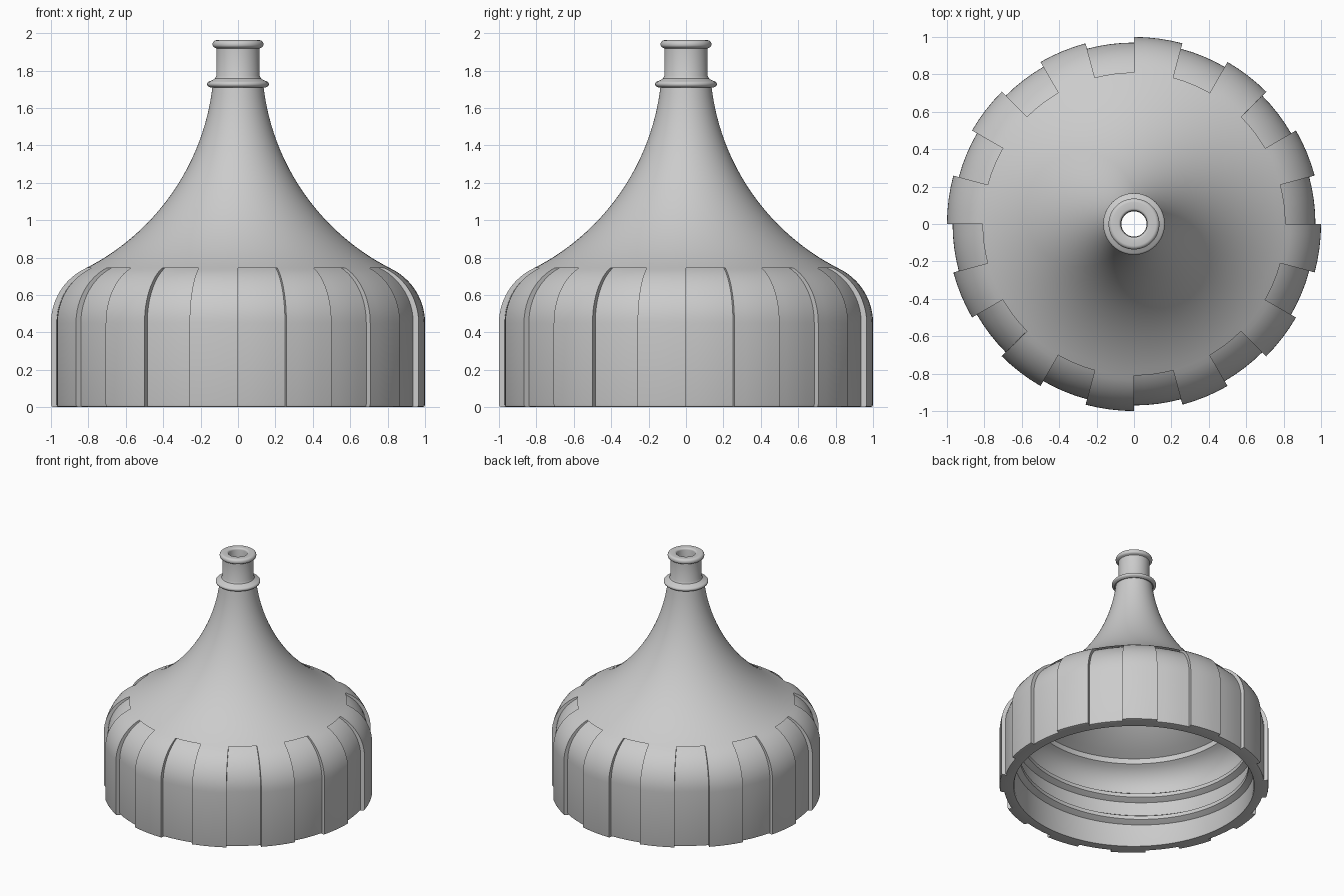
import bpy, bmesh
from math import sin, cos, radians, pi

old = bpy.data.objects.get("Cube")
if old:
    bpy.data.objects.remove(old, do_unlink=True)

grey = bpy.data.materials.new("light_grey_plastic")
grey.use_nodes = True
colour = (0.6, 0.6, 0.6, 1)
grey.diffuse_color = colour
grey.node_tree.nodes["Principled BSDF"].inputs["Base Color"].default_value = colour


def arc(cx, cz, r, a0, a1, n):
    """Points on an arc in the (radius, height) plane, angles in degrees."""
    angles = [radians(a0 + (a1 - a0) * i / n) for i in range(n + 1)]
    return [(cx + r * cos(a), cz + r * sin(a)) for a in angles]


def finish(bm, name):
    bmesh.ops.remove_doubles(bm, verts=bm.verts, dist=1e-5)
    bmesh.ops.recalc_face_normals(bm, faces=bm.faces)
    mesh = bpy.data.meshes.new(name)
    bm.to_mesh(mesh)
    bm.free()
    mesh.materials.append(grey)
    ob = bpy.data.objects.new(name, mesh)
    bpy.context.collection.objects.link(ob)
    bpy.ops.object.select_all(action='DESELECT')
    ob.select_set(True)
    bpy.context.view_layer.objects.active = ob
    bpy.ops.object.shade_smooth_by_angle(angle=radians(30))
    return ob


def sweep(columns, name, closed):
    """Skin consecutive rings of points; each ring is a closed section."""
    bm = bmesh.new()
    rings = [[bm.verts.new(p) for p in col] for col in columns]
    pairs = list(zip(rings, rings[1:]))
    if closed:
        pairs.append((rings[-1], rings[0]))
    else:
        bm.faces.new(rings[0])
        bm.faces.new(rings[-1])
    for a, b in pairs:
        for i in range(len(a)):
            j = (i + 1) % len(a)
            bm.faces.new((a[i], a[j], b[j], b[i]))
    return finish(bm, name)


def turn(section, angle):
    return [(r * cos(angle), r * sin(angle), z) for r, z in section]


# Outer grip wall: straight skirt, then rounded shoulder
shoulder_end = 65.55
grip = [(0.985, 0), (0.997, 0.004), (1, 0.015)] + arc(0.676, 0.45, 0.324, 0, shoulder_end, 12)
recess = [(r - 0.03, z) for r, z in grip]
ledge = [(0.81, 0.745)]
grip[-1] = ledge[0]

# Flared cone, collar, neck and lip, then back down the bore to the inside wall
upper = arc(1.38, 1.86, 1.2522, 242.9, 186.9, 24)[1:]
upper += [(0.145, 1.708)] + arc(0.15, 1.727, 0.015, -60, 70, 5)
upper += [(0.135, 1.75), (0.122, 1.758), (0.116, 1.772), (0.116, 1.918)]
upper += arc(0.12, 1.938, 0.016, -70, 0, 4) + arc(0.116, 1.942, 0.02, 0, 90, 5)
upper += arc(0.084, 1.948, 0.014, 90, 180, 4)
inside = arc(1.38, 1.86, 1.322, 186.9, 242.9, 20)
inside += arc(0.676, 0.45, 0.214, 62, 0, 8) + [(0.89, 0.01), (0.895, 0)]

raised_section = grip + ledge + upper + inside
recess_section = recess + ledge + upper + inside

# Cap body: twelve recessed and twelve raised sectors of 15 degrees
columns = []
for sector in range(24):
    section = raised_section if sector % 2 else recess_section
    for step in range(5):
        columns.append(turn(section, radians(15 * sector + 3.75 * step)))
sweep(columns, "cap_body", True)

# Internal screw thread: a tapered helical ridge
turns, pitch, steps = 2.25, 0.19, 216
columns = []
for i in range(steps + 1):
    t = i / steps
    depth = 0.04 * min(1, 14 * t + 0.05, 14 * (1 - t) + 0.05)
    z = 0.1 + pitch * turns * t
    ridge = [(0.9, z - 0.045), (0.89, z - 0.04), (0.89 - depth, z - 0.015),
             (0.89 - depth, z + 0.015), (0.89, z + 0.04), (0.9, z + 0.045)]
    columns.append(turn(ridge, 2 * pi * turns * t))
sweep(columns, "inner_thread", False)
